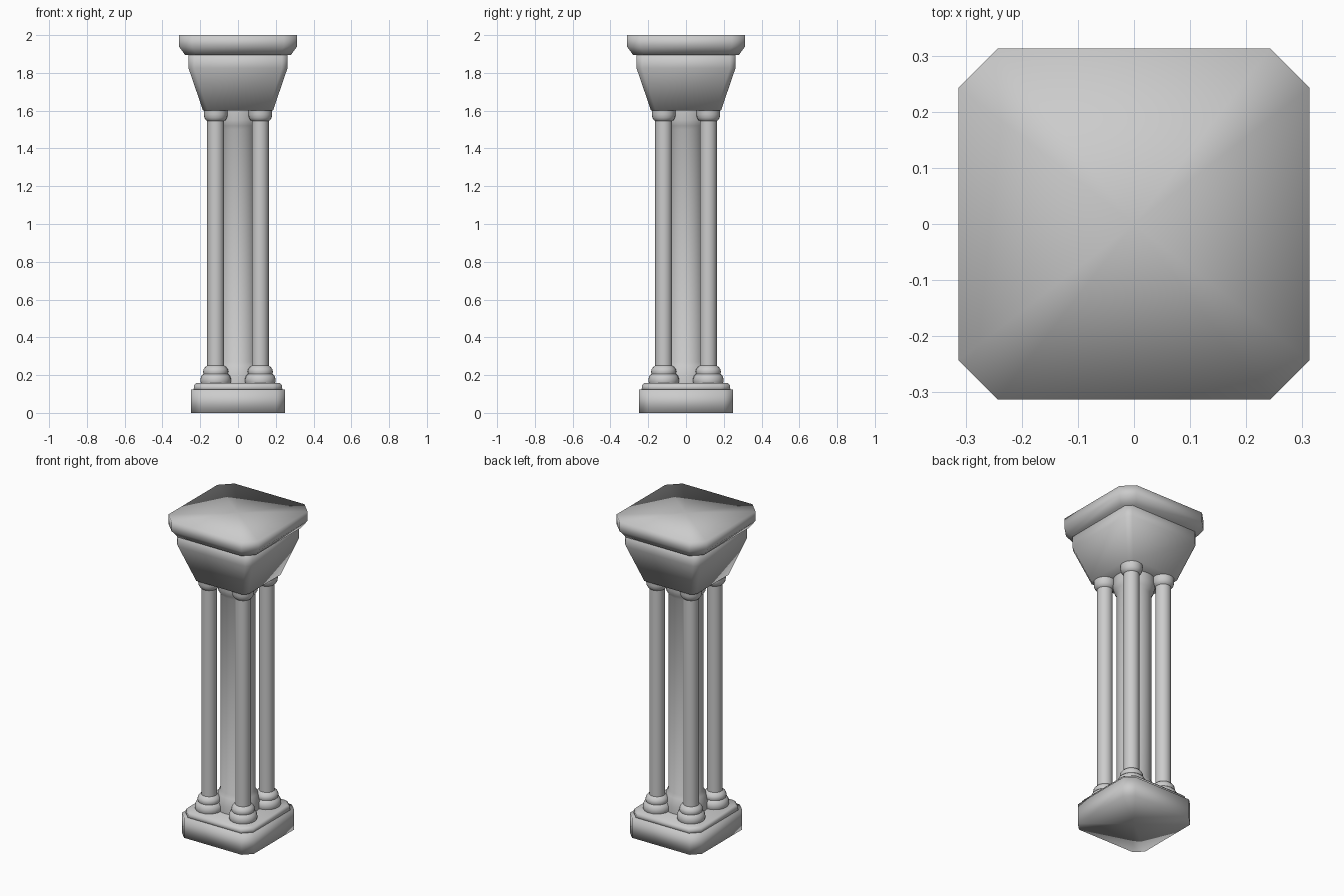
import bpy, bmesh, math

if "Cube" in bpy.data.objects:
    bpy.data.objects.remove(bpy.data.objects["Cube"])


def finish(name, bm, angle=None):
    bmesh.ops.recalc_face_normals(bm, faces=bm.faces[:])
    me = bpy.data.meshes.new(name)
    bm.to_mesh(me)
    bm.free()
    ob = bpy.data.objects.new(name, me)
    bpy.context.collection.objects.link(ob)
    bpy.ops.object.select_all(action='DESELECT')
    bpy.context.view_layer.objects.active = ob
    ob.select_set(True)
    if angle is None:
        bpy.ops.object.shade_smooth()
    else:
        bpy.ops.object.shade_smooth_by_angle(angle=math.radians(angle))
    return ob


def loft(rings):
    """Skin equal rings of points; both ends closed by a fan to a centre point."""
    bm = bmesh.new()
    loops = [[bm.verts.new(p) for p in r] for r in rings]
    n = len(loops[0])
    for a, b in zip(loops, loops[1:]):
        for i in range(n):
            j = (i + 1) % n
            bm.faces.new((a[i], a[j], b[j], b[i]))
    for lp in (loops[0], loops[-1]):
        c = bm.verts.new([sum(v.co[k] for v in lp) / n for k in range(3)])
        for i in range(n):
            bm.faces.new((lp[i], lp[(i + 1) % n], c))
    return bm


def block(name, levels):
    """Square block with cut corners; levels are (z, half width, corner cut)."""
    rings = []
    for z, h, c in levels:
        k = h - c
        rings.append([(h, -k, z), (h, k, z), (k, h, z), (-k, h, z),
                      (-h, k, z), (-h, -k, z), (-k, -h, z), (k, -h, z)])
    return finish(name, loft(rings))


def column(name, cx, cy, profile, sides=24):
    rings = [[(cx + r * math.cos(2 * math.pi * i / sides),
               cy + r * math.sin(2 * math.pi * i / sides), z)
              for i in range(sides)] for r, z in profile]
    return finish(name, loft(rings), 40)


# Plinth and its step
block("plinth", [(0, 0.25, 0.05), (0.125, 0.25, 0.05)])
block("plinth_step", [(0.12, 0.235, 0.05), (0.145, 0.233, 0.05), (0.157, 0.222, 0.05)])

# Four slender columns with moulded feet and capitals
profile = [(0.076, 0.15), (0.081, 0.165), (0.081, 0.18), (0.075, 0.197),
           (0.064, 0.207), (0.067, 0.218), (0.064, 0.232), (0.055, 0.243),
           (0.045, 0.25), (0.045, 1.545), (0.052, 1.55), (0.06, 1.563),
           (0.063, 1.58), (0.063, 1.605)]
for sx in (-1, 1):
    for sy in (-1, 1):
        side = ("front" if sy < 0 else "back") + ("_left" if sx < 0 else "_right")
        column("column_" + side, sx * 0.118, sy * 0.118, profile)

# Thicker central column, flared at both ends
column("central_column", 0, 0,
       [(0.125, 0.15), (0.125, 0.2), (0.112, 0.25), (0.1, 0.27),
        (0.1, 1.5), (0.112, 1.52), (0.12, 1.55), (0.12, 1.605)], 32)

# Flared head block
block("head_block", [(1.6, 0.185, 0.025), (1.825, 0.262, 0.03), (1.91, 0.262, 0.03)])

# Cap slab
block("cap_slab", [(1.895, 0.28, 0.06), (1.94, 0.313, 0.07), (2.0, 0.313, 0.07)])
